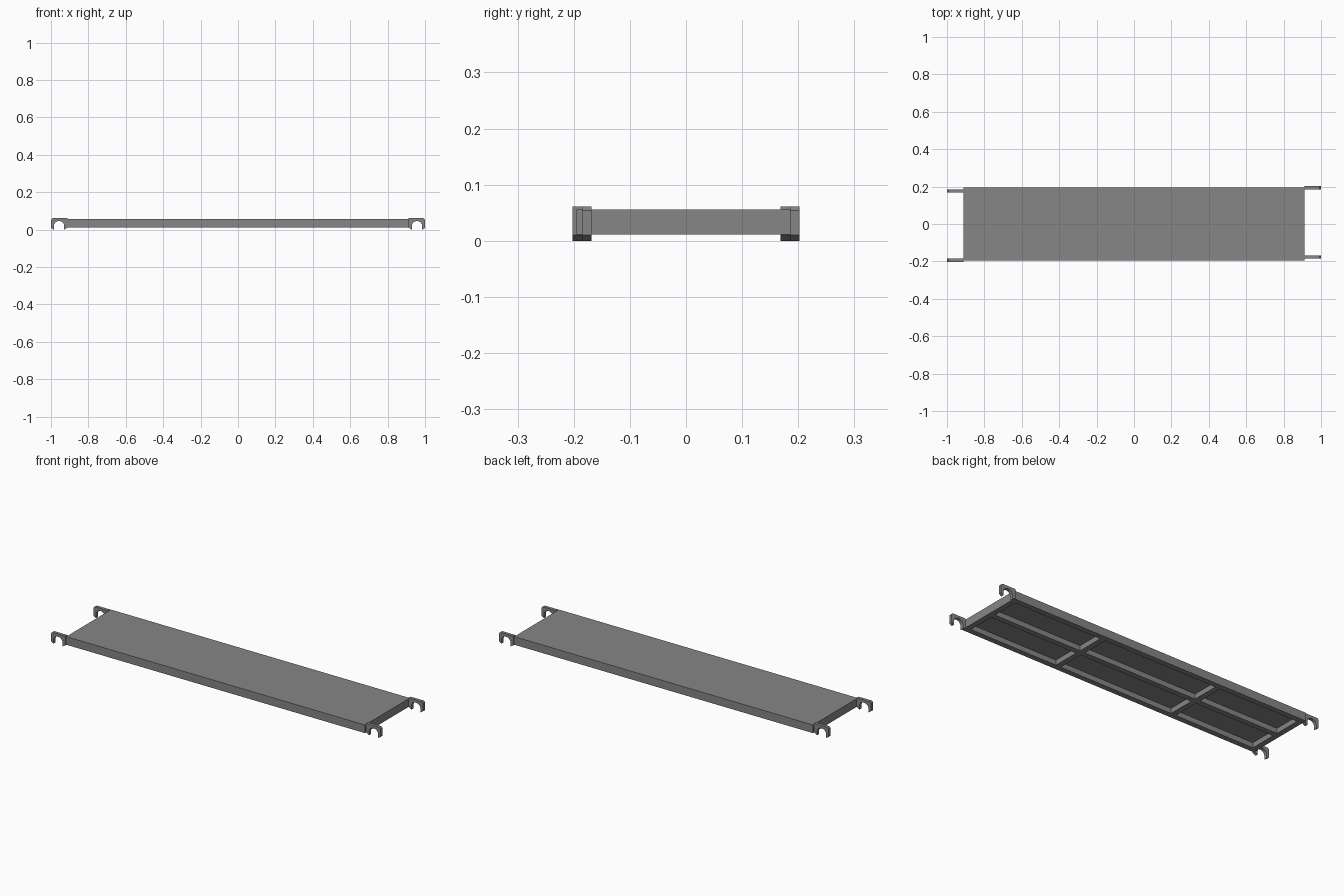
import bpy, bmesh, math
from mathutils import Matrix, Vector

cube = bpy.data.objects.get("Cube")
if cube:
    bpy.data.objects.remove(cube, do_unlink=True)

# One plain metal colour for every part
metal = bpy.data.materials.new("grey metal")
metal.use_nodes = True
metal.diffuse_color = (0.24, 0.24, 0.24, 1)
for node in metal.node_tree.nodes:
    if node.type == "BSDF_PRINCIPLED":
        node.inputs["Base Color"].default_value = metal.diffuse_color


def add_object(name, bm):
    bmesh.ops.recalc_face_normals(bm, faces=bm.faces)
    mesh = bpy.data.meshes.new(name)
    bm.to_mesh(mesh)
    bm.free()
    mesh.materials.append(metal)
    obj = bpy.data.objects.new(name, mesh)
    bpy.context.collection.objects.link(obj)
    return obj


def add_box(bm, low, high):
    low, high = Vector(low), Vector(high)
    matrix = Matrix.Translation((low + high) / 2) @ Matrix.Diagonal((*(high - low), 1))
    bmesh.ops.create_cube(bm, size=1, matrix=matrix)


# Deck slab
HALF_X, HALF_Y, BOTTOM, TOP = 0.912, 0.195, 0.011, 0.056
RIM, RIB, DEPTH = 0.03, 0.03, 0.028
bm = bmesh.new()
add_box(bm, (-HALF_X, -HALF_Y, BOTTOM), (HALF_X, HALF_Y, TOP))
deck = add_object("deck", bm)

# Pockets under the deck, leaving a rim, one long rib and two cross ribs
cross_ribs = (-0.385, 0.335)
starts = [-HALF_X + RIM] + [x + RIB / 2 for x in cross_ribs]
ends = [x - RIB / 2 for x in cross_ribs] + [HALF_X - RIM]
bm = bmesh.new()
for x0, x1 in zip(starts, ends):
    for y0, y1 in ((-HALF_Y + RIM, -RIB / 2), (RIB / 2, HALF_Y - RIM)):
        add_box(bm, (x0, y0, BOTTOM - 0.05), (x1, y1, BOTTOM + DEPTH))
cutter = add_object("pocket_cutter", bm)
cutter.hide_render = True

cut = deck.modifiers.new("pockets", "BOOLEAN")
cut.operation = "DIFFERENCE"
cut.solver = "EXACT"
cut.object = cutter
bpy.context.view_layer.objects.active = deck
bpy.ops.object.modifier_apply(modifier=cut.name)
bpy.data.objects.remove(cutter, do_unlink=True)


# Hooks: arched profile in the xz plane, extruded along y
def add_hook(name, y, turn):
    mid, radius, spring, width = 0.957, 0.028, 0.018, 0.017
    outline = [(0.93, 0), (0.912, 0.01), (0.912, 0.061), (0.992, 0.061),
               (1.0, 0.054), (1.0, 0.01), (mid + radius, 0)]
    for i in range(13):
        a = math.pi * i / 12
        outline.append((mid + radius * math.cos(a), spring + radius * math.sin(a)))
    outline[0] = (mid - radius, 0)
    bm = bmesh.new()
    face = bm.faces.new([bm.verts.new((x, y - width / 2, z)) for x, z in outline])
    solid = bmesh.ops.extrude_face_region(bm, geom=[face])
    moved = [v for v in solid["geom"] if isinstance(v, bmesh.types.BMVert)]
    bmesh.ops.translate(bm, verts=moved, vec=(0, width, 0))
    bm.transform(Matrix.Rotation(turn, 4, "Z"))
    hook = add_object(name, bm)
    bpy.ops.object.select_all(action="DESELECT")
    hook.select_set(True)
    bpy.context.view_layer.objects.active = hook
    bpy.ops.object.shade_smooth_by_angle(angle=math.radians(30))


# Hooks are staggered, so the far end is the near end turned half round
for end, turn in (("left", 0), ("right", math.pi)):
    add_hook(end + "_outer_hook", 0.1935, turn)
    add_hook(end + "_inner_hook", -0.1765, turn)
